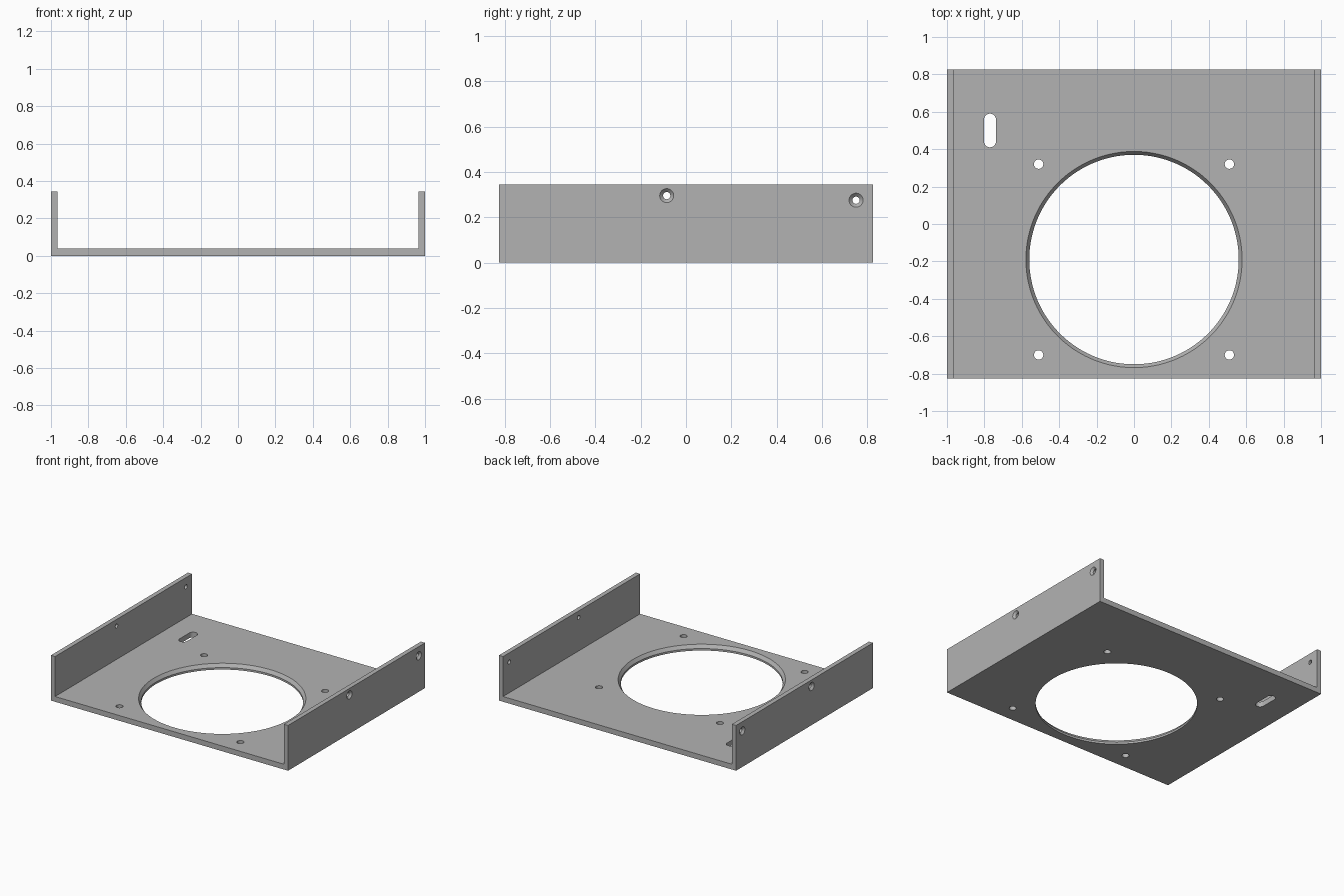
import bpy, bmesh, math
from mathutils import Matrix, Vector

cube = bpy.data.objects.get("Cube")
if cube:
    bpy.data.objects.remove(cube, do_unlink=True)

W, D, H = 1.0, 0.825, 0.345      # half width, half depth, wall height
FLOOR, WALL = 0.04, 0.035        # sheet thicknesses

grey = bpy.data.materials.new("plain grey")
grey.use_nodes = True
color = (0.45, 0.45, 0.45, 1)
grey.diffuse_color = color
grey.node_tree.nodes["Principled BSDF"].inputs["Base Color"].default_value = color


def make_object(name, bm):
    bmesh.ops.recalc_face_normals(bm, faces=bm.faces)
    mesh = bpy.data.meshes.new(name)
    bm.to_mesh(mesh)
    bm.free()
    mesh.materials.append(grey)
    obj = bpy.data.objects.new(name, mesh)
    bpy.context.collection.objects.link(obj)
    return obj


def loft(name, rings):
    """Closed solid through matching rings of points."""
    bm = bmesh.new()
    loops = [[bm.verts.new(p) for p in ring] for ring in rings]
    n = len(loops[0])
    for a, b in zip(loops, loops[1:]):
        for i in range(n):
            j = (i + 1) % n
            bm.faces.new((a[i], a[j], b[j], b[i]))
    bm.faces.new(loops[0])
    bm.faces.new(loops[-1])
    return make_object(name, bm)


def circle(r, h, n, stretch=0):
    """Ring at height h; stretch pulls the two halves apart along y."""
    pts = []
    for i in range(n):
        a = 2 * math.pi * (i + 0.5) / n
        y = r * math.sin(a)
        pts.append(Vector((r * math.cos(a), y + math.copysign(stretch, y), h)))
    return pts


def cutter(name, matrix, profile, n=32, stretch=0):
    rings = [[matrix @ p for p in circle(r, h, n, stretch)] for r, h in profile]
    return loft(name, rings)


# U-shaped bracket: floor and two upright side walls
section = [(-W, 0), (W, 0), (W, H), (W - WALL, H), (W - WALL, FLOOR),
           (-W + WALL, FLOOR), (-W + WALL, H), (-W, H)]
bracket = loft("bracket", [[(x, y, z) for x, z in section] for y in (-D, D)])

# Large tapered opening in the floor
through = [(0.025, -0.1), (0.025, 0.1)]
cutters = [cutter("opening_cutter", Matrix.Translation((0, -0.19, 0)),
                  [(0.56, -0.1), (0.56, 0.015), (0.578, FLOOR), (0.578, 0.1)], 128)]

# Four mounting holes around the opening
for x in (-0.51, 0.51):
    for y in (-0.70, 0.32):
        cutters.append(cutter("mounting_hole_cutter", Matrix.Translation((x, y, 0)), through))

# Rounded slot near the back corner
cutters.append(cutter("slot_cutter", Matrix.Translation((-0.77, 0.5, 0)),
                      [(0.032, -0.1), (0.032, 0.1)], 32, 0.058))

# Countersunk screw holes, wide on the outside of each wall
for side in (-1, 1):
    turn = Matrix.Rotation(side * math.pi / 2, 4, "Y")
    for y, z in ((-0.085, 0.295), (0.75, 0.275)):
        cutters.append(cutter("screw_hole_cutter", Matrix.Translation((side * W, y, z)) @ turn,
                              [(0.016, -0.1), (0.016, -0.015), (0.031, 0), (0.031, 0.05)]))

# Apply the cuts, then drop the cutters
bpy.context.view_layer.objects.active = bracket
for c in cutters:
    c.hide_render = True
    mod = bracket.modifiers.new("cut", "BOOLEAN")
    mod.operation = "DIFFERENCE"
    mod.solver = "EXACT"
    mod.object = c
    bpy.ops.object.modifier_apply(modifier=mod.name)
for c in cutters:
    bpy.data.objects.remove(c, do_unlink=True)

bpy.ops.object.select_all(action="DESELECT")
bracket.select_set(True)
bpy.ops.object.shade_smooth_by_angle(angle=math.radians(20))
